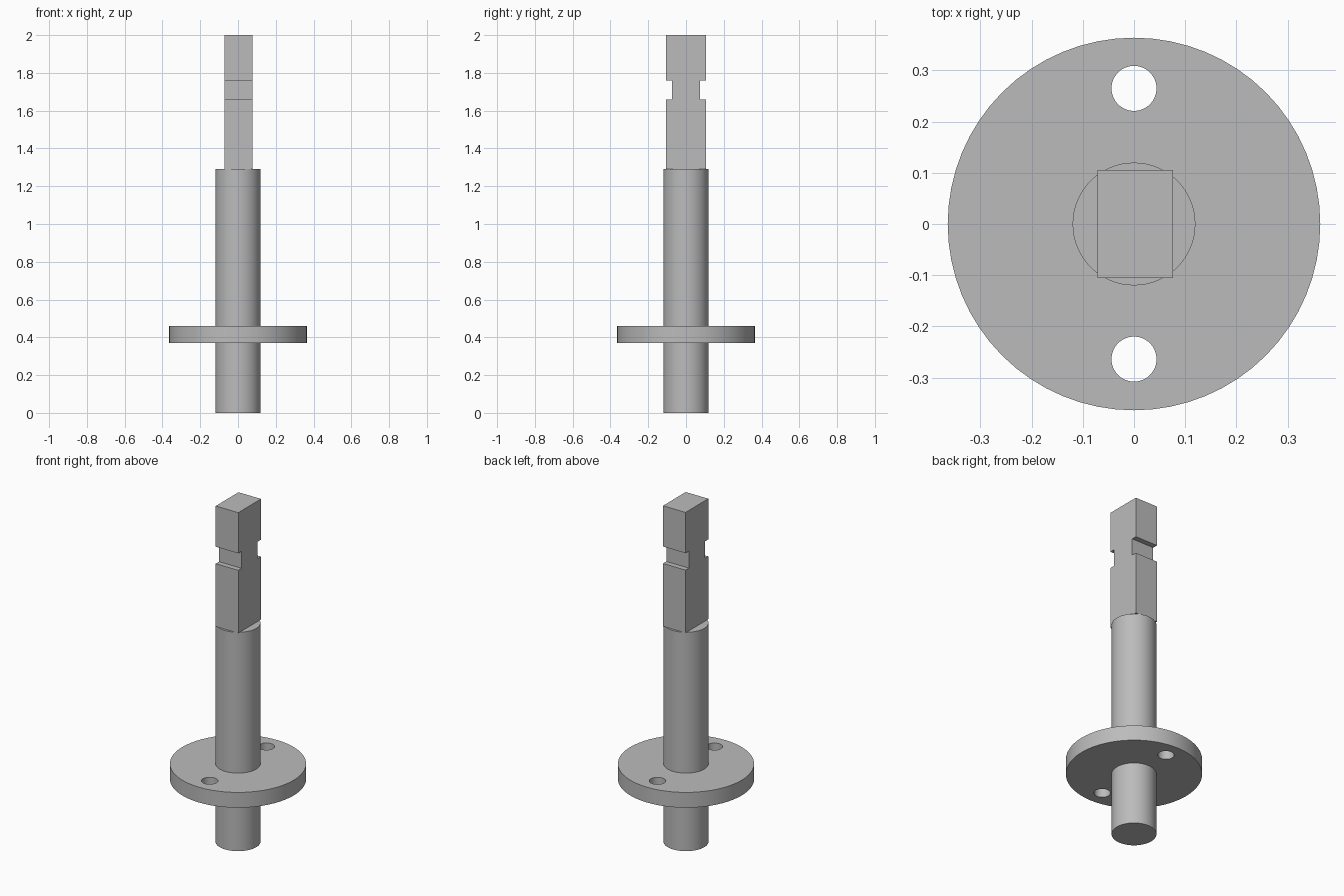
import bpy, bmesh, math

if "Cube" in bpy.data.objects:
    bpy.data.objects.remove(bpy.data.objects["Cube"])

steel = bpy.data.materials.new("steel grey")
steel.diffuse_color = (0.5, 0.5, 0.5, 1)
steel.use_nodes = True
steel.node_tree.nodes["Principled BSDF"].inputs["Base Color"].default_value = steel.diffuse_color


def cylinder(name, radius, z0, z1, y=0.0, sides=64):
    bpy.ops.mesh.primitive_cylinder_add(vertices=sides, radius=radius, depth=z1 - z0,
                                        location=(0, y, (z0 + z1) / 2))
    ob = bpy.context.object
    ob.name = name
    ob.data.materials.append(steel)
    return ob


def smooth(ob):
    bpy.ops.object.select_all(action='DESELECT')
    ob.select_set(True)
    bpy.context.view_layer.objects.active = ob
    bpy.ops.object.shade_smooth_by_angle(angle=math.radians(30))


# round shaft
smooth(cylinder("shaft", 0.12, 0.0, 1.29))

# mounting flange with two bolt holes
flange = cylinder("flange", 0.364, 0.37, 0.46)
for y in (-0.264, 0.265):
    cutter = cylinder("bolt_hole_cutter", 0.044, 0.3, 0.53, y, 48)
    mod = flange.modifiers.new("bolt_hole", 'BOOLEAN')
    mod.operation = 'DIFFERENCE'
    mod.solver = 'EXACT'
    mod.object = cutter
    bpy.context.view_layer.objects.active = flange
    bpy.ops.object.modifier_apply(modifier=mod.name)
    bpy.data.objects.remove(cutter)
smooth(flange)

# rectangular tang, notched front and back: (y, z) profile extruded along x
profile = [(0.106, 1.29), (0.106, 1.66), (0.075, 1.66), (0.075, 1.76), (0.106, 2.0 - 0.24),
           (0.106, 2.0)]
outline = profile + [(-y, z) for y, z in reversed(profile)]
bm = bmesh.new()
face = bm.faces.new([bm.verts.new((-0.071, y, z)) for y, z in outline])
ext = bmesh.ops.extrude_face_region(bm, geom=[face])
bmesh.ops.translate(bm, vec=(0.147, 0, 0),
                    verts=[v for v in ext["geom"] if isinstance(v, bmesh.types.BMVert)])
bmesh.ops.recalc_face_normals(bm, faces=bm.faces)
mesh = bpy.data.meshes.new("tang")
bm.to_mesh(mesh)
bm.free()
mesh.materials.append(steel)
bpy.context.collection.objects.link(bpy.data.objects.new("tang", mesh))
